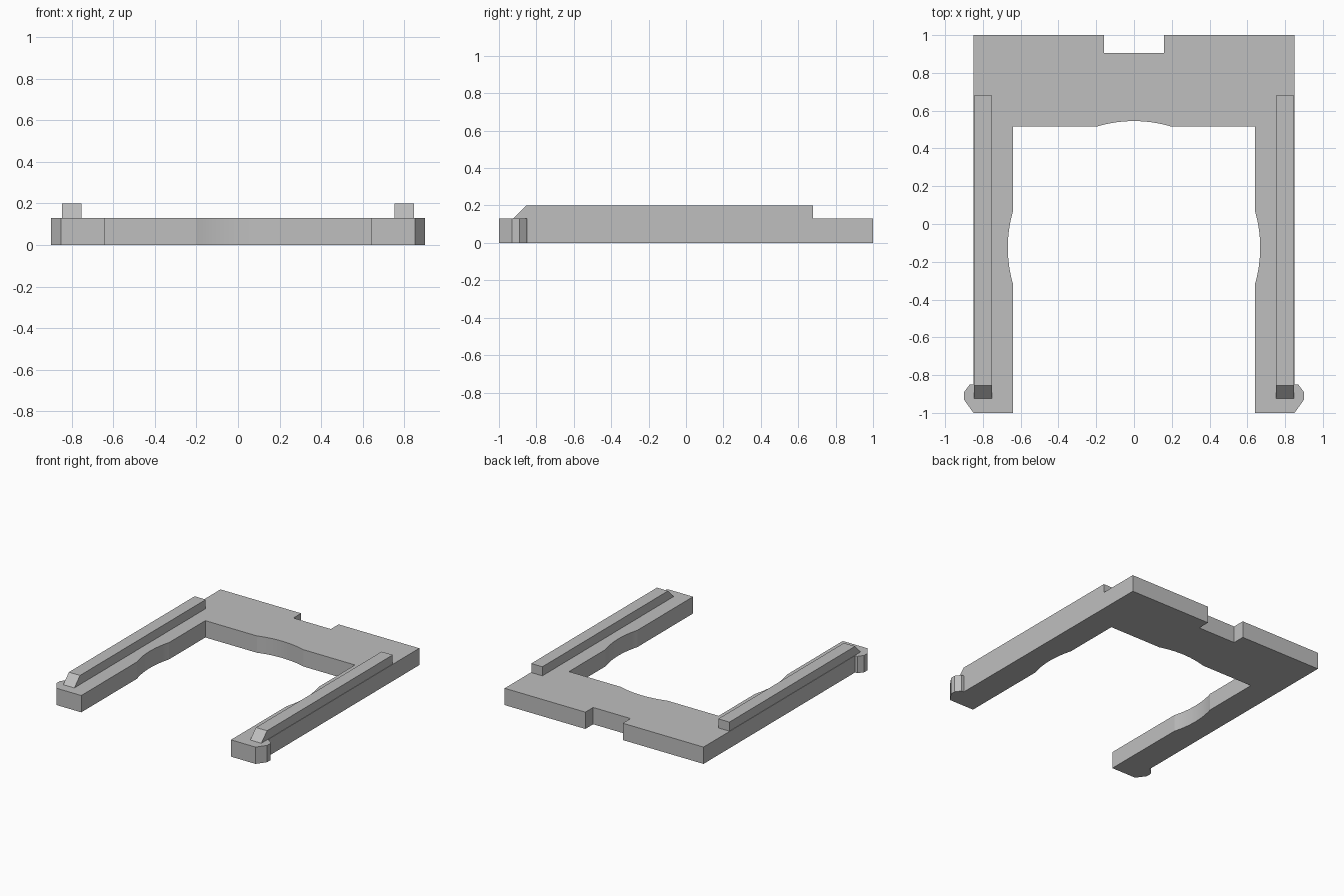
import bpy
import bmesh
import math
from mathutils import Vector

cube = bpy.data.objects.get("Cube")
if cube:
    bpy.data.objects.remove(cube, do_unlink=True)

grey = bpy.data.materials.new("plain grey")
grey.use_nodes = True
colour = (0.52, 0.52, 0.52, 1)
grey.diffuse_color = colour
grey.node_tree.nodes["Principled BSDF"].inputs["Base Color"].default_value = colour


def extrude_profile(name, points, offset):
    """Flat outline pushed along an offset into a solid."""
    bm = bmesh.new()
    face = bm.faces.new([bm.verts.new(p) for p in points])
    result = bmesh.ops.extrude_face_region(bm, geom=[face])
    verts = [v for v in result["geom"] if isinstance(v, bmesh.types.BMVert)]
    bmesh.ops.translate(bm, vec=offset, verts=verts)
    bmesh.ops.recalc_face_normals(bm, faces=bm.faces)
    mesh = bpy.data.meshes.new(name)
    bm.to_mesh(mesh)
    bm.free()
    mesh.materials.append(grey)
    obj = bpy.data.objects.new(name, mesh)
    bpy.context.collection.objects.link(obj)
    return obj


def shallow_arc(half_chord, sag, start, end, steps):
    """(along, depth) pairs on a circular arc; start and end run from -1 to 1."""
    radius = (half_chord ** 2 + sag ** 2) / (2 * sag)
    sweep = math.asin(half_chord / radius)
    angles = [sweep * (start + (end - start) * i / steps) for i in range(steps + 1)]
    return [(radius * math.sin(a), sag - radius * (1 - math.cos(a))) for a in angles]


THICK = 0.13
INNER_X, INNER_Y = 0.64, 0.515

# Left half of the frame outline, from the back notch round to the inner middle
half = [(0.16, 0.905), (0.16, 1), (0.85, 1), (0.85, -0.85),
        (0.87, -0.85), (0.9, -0.89), (0.9, -0.93), (0.85, -1), (INNER_X, -1)]
# Finger scoop in the arm
half += [(INNER_X + d, -0.125 + y) for y, d in shallow_arc(0.195, 0.028, -1, 1, 16)]
half.append((INNER_X, INNER_Y))
# Half of the scoop in the crossbar
half += [(x, INNER_Y + d) for x, d in shallow_arc(0.2, 0.03, 1, 0, 8)]

outline = half + [(-x, y) for x, y in reversed(half[:-1])]
frame = extrude_profile("u_frame", [(x, y, 0) for x, y in outline], Vector((0, 0, THICK)))

bpy.ops.object.select_all(action='DESELECT')
frame.select_set(True)
bpy.context.view_layer.objects.active = frame
bpy.ops.object.shade_smooth_by_angle(angle=math.radians(6))

# Raised rails with a sloped front end
rail_profile = [(-0.925, THICK), (-0.855, 0.2), (0.68, 0.2), (0.68, THICK)]
for name, x in (("left_rail", 0.752), ("right_rail", -0.847)):
    extrude_profile(name, [(x, y, z) for y, z in rail_profile], Vector((0.095, 0, 0)))
